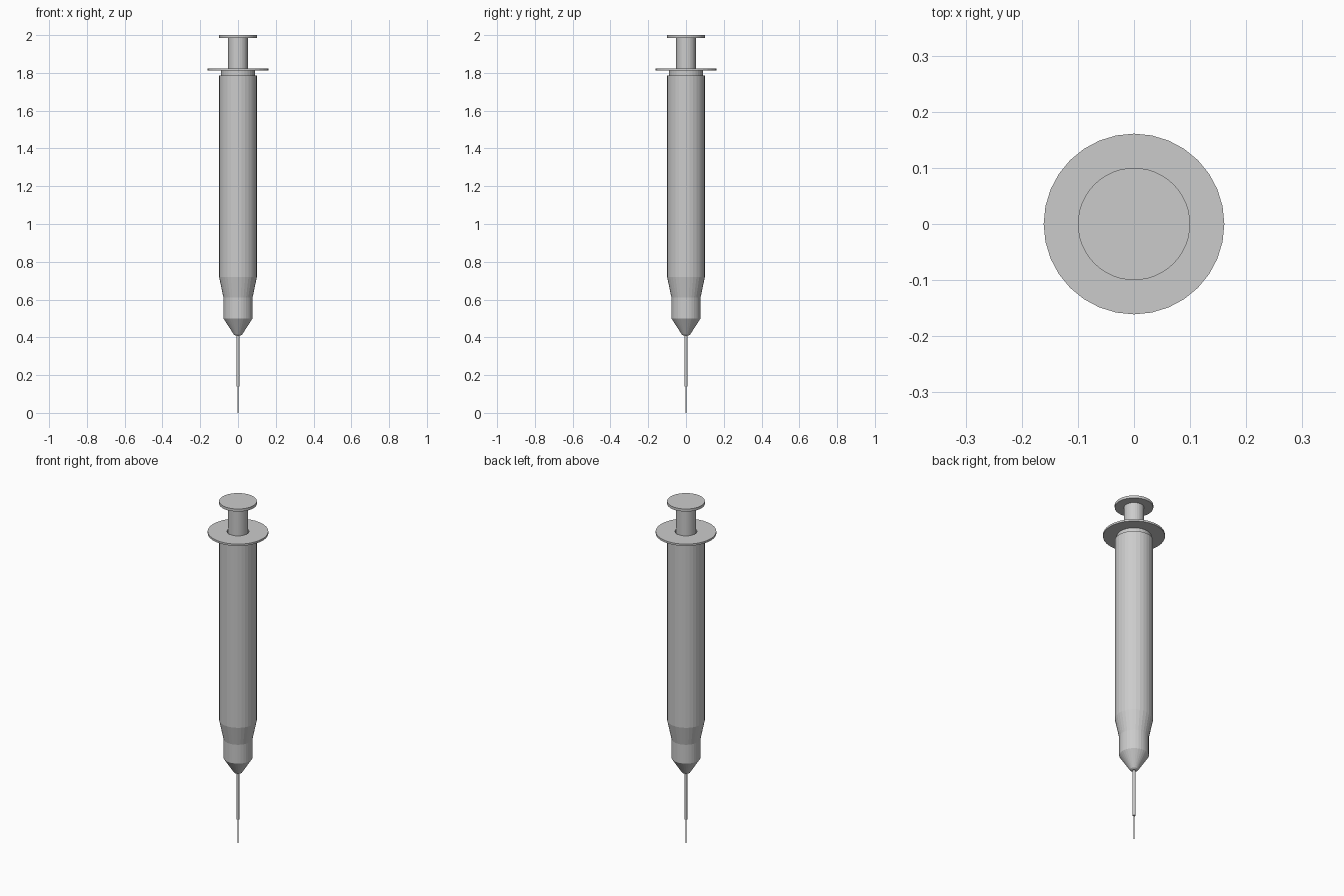
import bpy, bmesh, math

if "Cube" in bpy.data.objects:
    bpy.data.objects.remove(bpy.data.objects["Cube"])


def lathe(name, profile, sides=32, closed=False):
    """Revolve (radius, z) points about z; open profiles are capped at both ends."""
    bm = bmesh.new()
    rings = [[bm.verts.new((r * math.cos(2 * math.pi * i / sides),
                            r * math.sin(2 * math.pi * i / sides), z))
              for i in range(sides)] for r, z in profile]
    pairs = list(zip(rings, rings[1:]))
    if closed:
        pairs.append((rings[-1], rings[0]))
    else:
        bm.faces.new(rings[0])
        bm.faces.new(rings[-1])
    for a, b in pairs:
        for i in range(sides):
            j = (i + 1) % sides
            bm.faces.new((a[i], a[j], b[j], b[i]))
    bmesh.ops.recalc_face_normals(bm, faces=bm.faces)
    mesh = bpy.data.meshes.new(name)
    bm.to_mesh(mesh)
    bm.free()
    obj = bpy.data.objects.new(name, mesh)
    bpy.context.collection.objects.link(obj)
    return obj


# Needle: thin tip inside a thicker sleeve
lathe("needle_tip", [(0.003, 0.0), (0.003, 0.15)], 12)
lathe("needle_sleeve", [(0.008, 0.14), (0.008, 0.43)], 16)

# Nozzle cone and hub
lathe("nozzle", [(0.014, 0.41), (0.022, 0.415), (0.077, 0.50), (0.077, 0.61)])

# Barrel with tapered shoulder and a recessed neck under the flange
lathe("barrel", [(0.077, 0.61), (0.10, 0.72), (0.10, 1.787), (0.09, 1.787),
                 (0.09, 1.812), (0.058, 1.812), (0.058, 1.74)])

# Finger flange with a hole for the plunger
lathe("finger_flange", [(0.161, 1.812), (0.161, 1.823),
                        (0.058, 1.823), (0.058, 1.812)], closed=True)

# Plunger rod and thumb plate
lathe("plunger_rod", [(0.052, 1.74), (0.052, 1.987)])
lathe("thumb_plate", [(0.10, 1.985), (0.10, 2.0)], 48)
